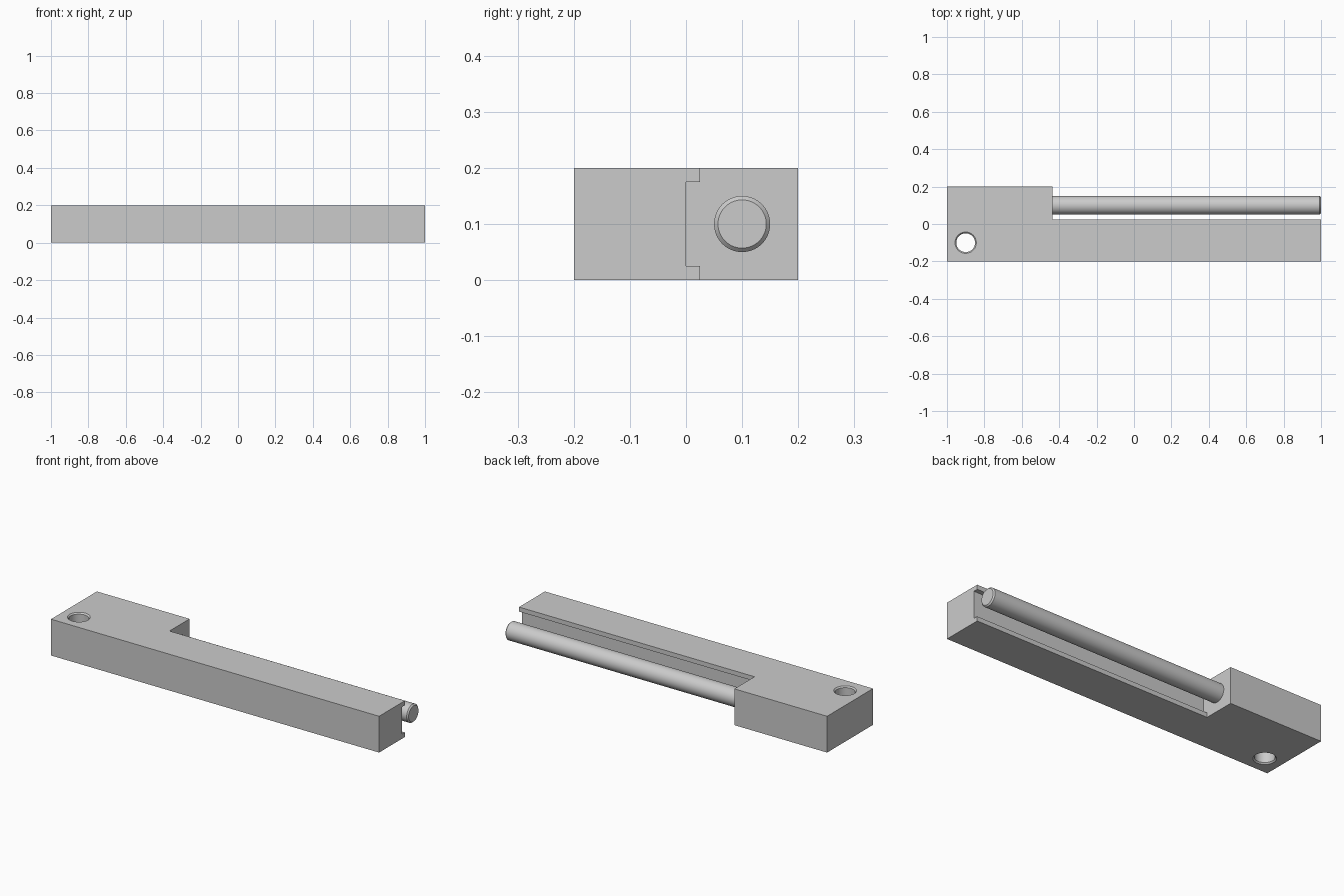
import bpy, bmesh, math
from mathutils import Matrix, Vector

if "Cube" in bpy.data.objects:
    bpy.data.objects.remove(bpy.data.objects["Cube"], do_unlink=True)

grey = bpy.data.materials.new("plain grey")
grey.use_nodes = True
colour = (0.6, 0.6, 0.6, 1)
grey.diffuse_color = colour
grey.node_tree.nodes["Principled BSDF"].inputs["Base Color"].default_value = colour

STEP = -0.435   # where the wide block ends
CHAMFER = 0.007


def finish(name, bm):
    bmesh.ops.recalc_face_normals(bm, faces=bm.faces)
    mesh = bpy.data.meshes.new(name)
    bm.to_mesh(mesh)
    bm.free()
    mesh.materials.append(grey)
    obj = bpy.data.objects.new(name, mesh)
    bpy.context.collection.objects.link(obj)
    return obj


def prism(name, outline, z0, z1):
    bm = bmesh.new()
    face = bm.faces.new([bm.verts.new((x, y, z0)) for x, y in outline])
    top = bmesh.ops.extrude_face_region(bm, geom=[face])["geom"]
    verts = [v for v in top if isinstance(v, bmesh.types.BMVert)]
    bmesh.ops.translate(bm, verts=verts, vec=(0, 0, z1 - z0))
    return finish(name, bm)


def lathe(name, profile, matrix, sides=64):
    # rings of (radius, height) about the local z axis, with flat caps
    bm = bmesh.new()
    rings = [[bm.verts.new(matrix @ Vector((r * math.cos(a), r * math.sin(a), h)))
              for a in (math.tau * i / sides for i in range(sides))]
             for r, h in profile]
    for low, high in zip(rings, rings[1:]):
        for i in range(sides):
            j = (i + 1) % sides
            bm.faces.new((low[i], low[j], high[j], high[i]))
    bm.faces.new(rings[0])
    bm.faces.new(rings[-1])
    return finish(name, bm)


def select_only(obj):
    bpy.ops.object.select_all(action='DESELECT')
    obj.select_set(True)
    bpy.context.view_layer.objects.active = obj


def cut(target, cutter):
    mod = target.modifiers.new("cut", 'BOOLEAN')
    mod.operation = 'DIFFERENCE'
    mod.solver = 'EXACT'
    mod.object = cutter
    select_only(target)
    bpy.ops.object.modifier_apply(modifier=mod.name)
    bpy.data.objects.remove(cutter, do_unlink=True)


# Body: wide block stepping down to a long arm
body = prism("body", [(-1, -0.2), (1, -0.2), (1, 0.025), (STEP, 0.025),
                      (STEP, 0.2), (-1, 0.2)], 0, 0.2)

# Shallow channel along the back of the arm
cut(body, prism("channel_cutter", [(STEP, 0), (1.1, 0), (1.1, 0.1), (STEP, 0.1)],
                0.025, 0.175))

# Chamfered hole through the block
r, c = 0.05, CHAMFER
cut(body, lathe("hole_cutter",
                [(r + 2 * c, -c), (r, c), (r, 0.2 - c), (r + 2 * c, 0.2 + c)],
                Matrix.Translation((-0.9, -0.1, 0))))

# Rod set into the block, with a chamfered free end
rod = lathe("rod", [(r, STEP - 0.02), (r, 1 - c), (r - c, 1)],
            Matrix.Translation((0, 0.1, 0.1)) @ Matrix.Rotation(math.pi / 2, 4, 'Y'))

for part in (body, rod):
    select_only(part)
    bpy.ops.object.shade_smooth_by_angle(angle=math.radians(30))
